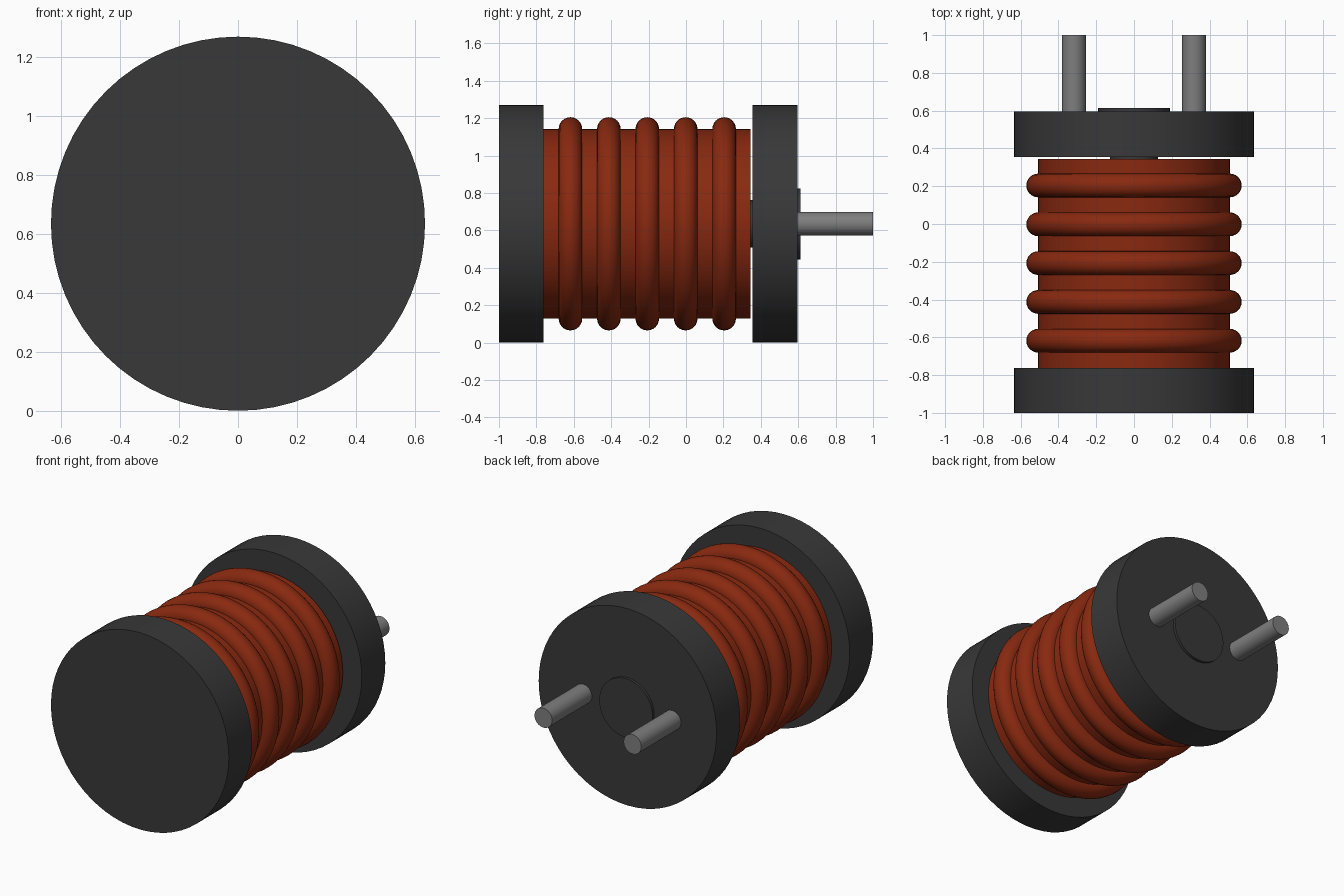
import bpy, math

if "Cube" in bpy.data.objects:
    bpy.data.objects.remove(bpy.data.objects["Cube"])

AXIS_Z = 0.635
ALONG_Y = (math.pi / 2, 0, 0)


def material(name, rgb):
    m = bpy.data.materials.new(name)
    m.use_nodes = True
    m.diffuse_color = (*rgb, 1)
    m.node_tree.nodes["Principled BSDF"].inputs["Base Color"].default_value = (*rgb, 1)
    return m


black = material("dark ferrite", (0.04, 0.04, 0.04))
copper = material("red copper", (0.25, 0.022, 0.005))
steel = material("grey metal", (0.21, 0.21, 0.21))


def finish(name, mat):
    ob = bpy.context.object
    ob.name = name
    ob.data.materials.append(mat)
    bpy.ops.object.shade_smooth_by_angle(angle=math.radians(35))


def rod(name, radius, y0, y1, mat, x=0, sides=64):
    bpy.ops.mesh.primitive_cylinder_add(
        vertices=sides, radius=radius, depth=y1 - y0,
        location=(x, (y0 + y1) / 2, AXIS_Z), rotation=ALONG_Y)
    finish(name, mat)


# End flanges and the core joining them
rod("front_flange", 0.635, -1.0, -0.762, black)
rod("back_flange", 0.635, 0.355, 0.595, black)
rod("core", 0.127, -0.77, 0.36, black, sides=48)
rod("back_cap", 0.19, 0.59, 0.613, black, sides=48)

# Winding body with raised rounded turns
rod("winding_body", 0.507, -0.762, 0.345, copper)
for i in range(5):
    bpy.ops.mesh.primitive_torus_add(
        major_radius=0.507, minor_radius=0.063, major_segments=64, minor_segments=24,
        location=(0, -0.618 + i * 0.2055, AXIS_Z), rotation=ALONG_Y)
    finish(f"winding_turn_{i + 1}", copper)

# Connection pins
for side, x in (("left", 0.318), ("right", -0.318)):
    rod(f"{side}_pin", 0.063, 0.58, 1.0, steel, x, 32)
